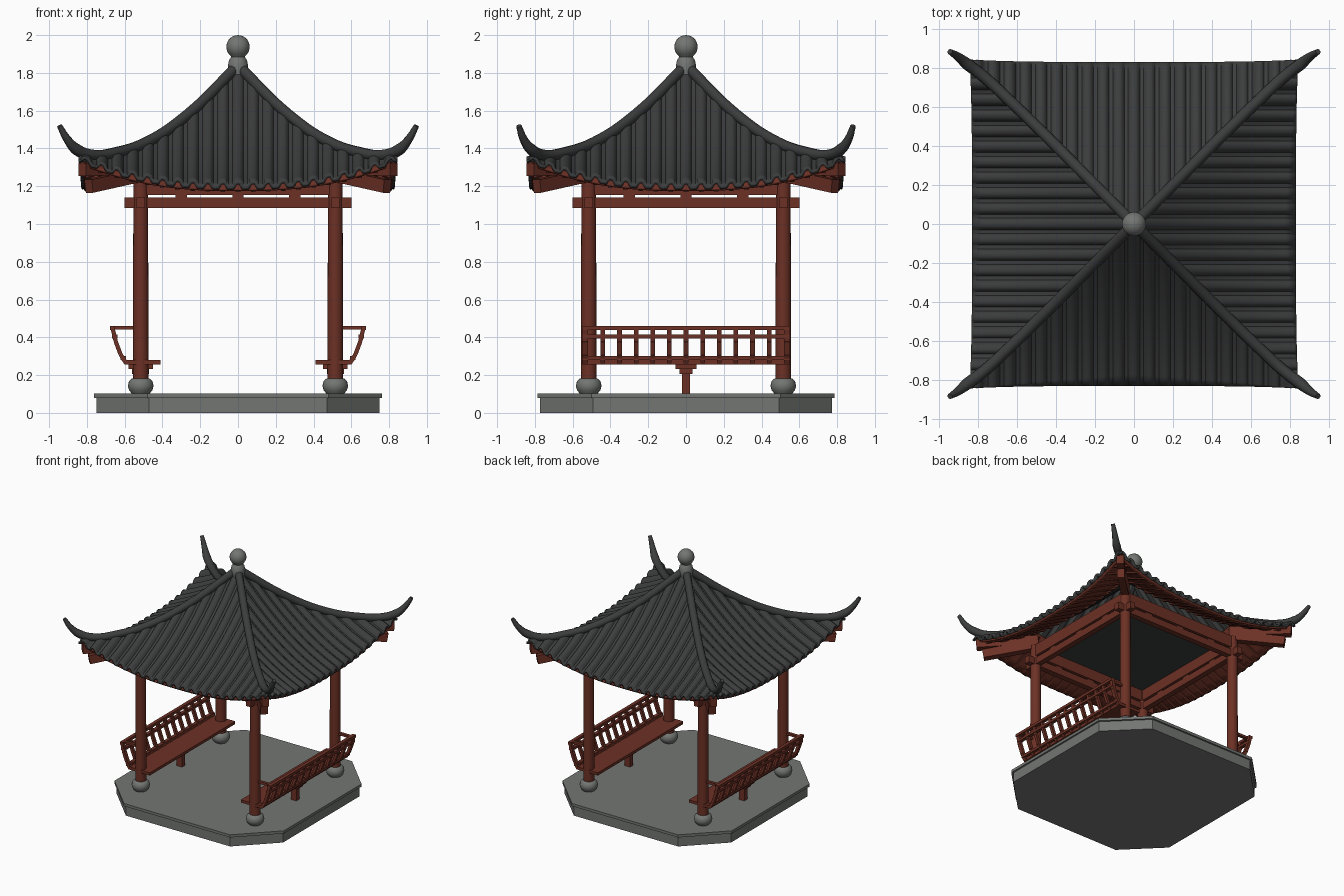
import bpy, bmesh, math
from mathutils import Matrix, Vector

if "Cube" in bpy.data.objects:
    bpy.data.objects.remove(bpy.data.objects["Cube"])


def material(name, c):
    m = bpy.data.materials.new(name)
    m.diffuse_color = (*c, 1)
    m.use_nodes = True
    m.node_tree.nodes["Principled BSDF"].inputs["Base Color"].default_value = m.diffuse_color
    return m


RED = material("red_wood", (0.15, 0.03, 0.018))
TILE = material("dark_tile", (0.045, 0.046, 0.047))
STONE = material("stone", (0.17, 0.18, 0.17))


def smooth(ob, angle=45):
    bpy.ops.object.select_all(action='DESELECT')
    ob.select_set(True)
    bpy.context.view_layer.objects.active = ob
    bpy.ops.object.shade_smooth_by_angle(angle=math.radians(angle))


def finish(bm, name, mat, is_smooth=False):
    me = bpy.data.meshes.new(name)
    bm.to_mesh(me)
    bm.free()
    ob = bpy.data.objects.new(name, me)
    bpy.context.collection.objects.link(ob)
    me.materials.append(mat)
    if is_smooth:
        smooth(ob)
    return ob


def bar(bm, a, b, w, h):
    """Box running from a to b, w wide and h deep."""
    a, b = Vector(a), Vector(b)
    x = (b - a).normalized()
    y = Vector((0, 1, 0)) if abs(x.z) > 0.8 else Vector((0, 0, 1)).cross(x).normalized()
    y = (y - x * y.dot(x)).normalized()
    rot = Matrix((x, y, x.cross(y))).transposed().to_4x4()
    m = Matrix.Translation((a + b) / 2) @ rot @ Matrix.Diagonal(((b - a).length, w, h, 1))
    bmesh.ops.create_cube(bm, size=1, matrix=m)


def lathe(bm, profile, cx=0, cy=0, n=24):
    vs = [bm.verts.new((cx + r, cy, z)) for r, z in profile]
    es = [bm.edges.new(p) for p in zip(vs, vs[1:])]
    bmesh.ops.spin(bm, geom=vs + es, cent=(cx, cy, 0), axis=(0, 0, 1),
                   angle=2 * math.pi, steps=n)
    bmesh.ops.remove_doubles(bm, verts=bm.verts, dist=1e-4)
    bmesh.ops.recalc_face_normals(bm, faces=bm.faces)


def four(p, k):
    return Matrix.Rotation(k * math.pi / 2, 3, 'Z') @ Vector(p)


# Octagonal stone platform with a projecting lip
def octagon(bm, a, b, c, z0, z1):
    pts = [(a, c - b), (a, b - c), (a - c, b), (c - a, b),
           (-a, b - c), (-a, c - b), (c - a, -b), (a - c, -b)]
    f = bm.faces.new([bm.verts.new((x, y, z0)) for x, y in pts])
    top = bmesh.ops.extrude_face_region(bm, geom=[f])["geom"]
    bmesh.ops.translate(bm, vec=(0, 0, z1 - z0),
                        verts=[v for v in top if isinstance(v, bmesh.types.BMVert)])
    bmesh.ops.recalc_face_normals(bm, faces=bm.faces)


bm = bmesh.new()
octagon(bm, 0.75, 0.772, 0.28, 0, 0.082)
octagon(bm, 0.763, 0.785, 0.285, 0.08, 0.102)
finish(bm, "platform", STONE)

# Columns on drum stones
C = 0.515
stones, cols = bmesh.new(), bmesh.new()
for sx in (-C, C):
    for sy in (-C, C):
        lathe(stones, [(0, 0.1), (0.045, 0.1), (0.062, 0.12), (0.068, 0.143),
                       (0.062, 0.168), (0.045, 0.183), (0, 0.183)], sx, sy)
        lathe(cols, [(0, 0.18), (0.041, 0.18), (0.039, 1.25), (0, 1.25)], sx, sy, 20)
finish(stones, "column_stones", STONE, True)
finish(cols, "columns", RED, True)

# Tie beams and upper beams with spacer blocks
bm = bmesh.new()
for k in range(4):
    bar(bm, four((-0.6, -C, 1.112), k), four((0.6, -C, 1.112), k), 0.045, 0.055)
    bar(bm, four((-C, -C, 1.202), k), four((C, -C, 1.202), k), 0.05, 0.095)
    for x in (-0.3, 0, 0.3):
        bar(bm, four((x - 0.03, -C, 1.147), k), four((x + 0.03, -C, 1.147), k), 0.035, 0.03)
finish(bm, "beams", RED)

# Dark ceiling panel resting on the upper beams
bm = bmesh.new()
bar(bm, (-C, 0, 1.247), (C, 0, 1.247), 2 * C, 0.012)
finish(bm, "ceiling", TILE)

# Sweeping roof surface: d = distance from centre, x = position across the face
D = 0.832
TILES = 21


def roof_point(x, d, lift=0.0):
    t = min(1, abs(x) / d) if d > 1e-6 else 0
    zc = 1.82 - 1.121 * d + 0.449 * d * d
    zr = 1.82 - 1.206 * d + 0.763 * d * d
    s = 1 + 0.015 * t ** 4 * (d / D) ** 4
    return Vector((x * s, -d * s, zc + max(0, zr - zc) * t ** 2.5 + lift))


def tile_height(x):
    f = (x / (2 * D) * TILES + 0.5 * (TILES % 2)) % 1 - 0.5
    return 0.027 * math.sqrt(max(0, 1 - (f / 0.36) ** 2))


def roof_sheet(d0, d1, cols, rows, lift, tiled):
    bm = bmesh.new()
    for k in range(4):
        grid = []
        for i in range(cols + 1):
            x = d1 * (2 * i / cols - 1)
            start = max(abs(x), d0)
            h = lift + (tile_height(x) if tiled else 0)
            grid.append([bm.verts.new(four(roof_point(x, start + (d1 - start) * j / rows, h), k))
                         for j in range(rows + 1)])
        for i in range(cols):
            for j in range(rows):
                bm.faces.new((grid[i][j], grid[i][j + 1], grid[i + 1][j + 1], grid[i + 1][j]))
    bmesh.ops.remove_doubles(bm, verts=bm.verts, dist=1e-4)
    bmesh.ops.dissolve_degenerate(bm, dist=1e-5, edges=bm.edges)
    return bm


def thicken(ob, t):
    m = ob.modifiers.new("thickness", 'SOLIDIFY')
    m.thickness = t
    m.offset = -1


thicken(finish(roof_sheet(0, D, TILES * 8, 14, 0, True), "tiled_roof", TILE, True), 0.018)
thicken(finish(roof_sheet(0.52, D - 0.015, 40, 5, -0.016, False), "eave_soffit", RED, True), 0.015)

# Rafters below the eaves and hip beams at the corners
bm = bmesh.new()
for k in range(4):
    for i in range(-9, 10):
        x = i * 0.08
        a = max(0.52, abs(x) + 0.02)
        bar(bm, four(roof_point(x, a, -0.037), k),
            four(roof_point(x, D - 0.03, -0.033), k), 0.025, 0.018)
    bar(bm, four((0.5, -0.5, 1.265), k), four((0.79, -0.79, 1.2), k), 0.055, 0.07)
    bar(bm, four((0.5, -0.5, 1.3), k), four((0.825, -0.825, 1.288), k), 0.055, 0.07)
finish(bm, "rafters_and_hip_beams", RED)

# Upturned hip ridges
RIDGE = [(0, 0, 1.84), (0.27, 0.27, 1.577), (0.48, 0.48, 1.435), (0.64, 0.635, 1.38),
         (0.77, 0.755, 1.365), (0.855, 0.82, 1.395), (0.905, 0.86, 1.45), (0.945, 0.885, 1.52)]
RADII = [1, 1, 1, 1, 1.02, 1.05, 0.75, 0.5]
for name, sx, sy in (("front_left", -1, -1), ("front_right", 1, -1),
                     ("back_left", -1, 1), ("back_right", 1, 1)):
    cu = bpy.data.curves.new(name + "_ridge", 'CURVE')
    cu.dimensions = '3D'
    cu.bevel_depth = 0.029
    cu.bevel_resolution = 3
    cu.use_fill_caps = True
    sp = cu.splines.new('BEZIER')
    sp.bezier_points.add(len(RIDGE) - 1)
    for p, (x, y, z), r in zip(sp.bezier_points, RIDGE, RADII):
        p.co = (x * sx, y * sy, z)
        p.radius = r
        p.handle_left_type = p.handle_right_type = 'AUTO'
    cu.materials.append(TILE)
    ob = bpy.data.objects.new(name + "_ridge", cu)
    bpy.context.collection.objects.link(ob)
    bpy.ops.object.select_all(action='DESELECT')
    ob.select_set(True)
    bpy.context.view_layer.objects.active = ob
    bpy.ops.object.convert(target='MESH')
    smooth(bpy.context.object)

# Ball finial on a rounded collar
bm = bmesh.new()
ball = [(0.062 * math.sin(a), 1.938 - 0.062 * math.cos(a))
        for a in (math.radians(40 + 14 * i) for i in range(11))]
lathe(bm, [(0, 1.79), (0.05, 1.79), (0.054, 1.835), (0.048, 1.865), (0.036, 1.885)]
      + ball[:-1] + [(0, 2.0)])
finish(bm, "finial", STONE, True)

# Side benches with leaning balustrades
CURVE = [(0.594, 0.265), (0.622, 0.31), (0.648, 0.38), (0.664, 0.45)]
for name, s in (("left_bench", -1), ("right_bench", 1)):
    bm = bmesh.new()
    bar(bm, (s * 0.505, -0.55, 0.268), (s * 0.505, 0.55, 0.268), 0.19, 0.022)
    # centre leg with stepped bracket
    bar(bm, (s * C, 0, 0.1), (s * C, 0, 0.22), 0.042, 0.05)
    bar(bm, (s * C, -0.035, 0.222), (s * C, 0.035, 0.222), 0.09, 0.03)
    bar(bm, (s * C, -0.055, 0.245), (s * C, 0.055, 0.245), 0.13, 0.026)
    # balusters, thicker end posts
    for i in range(-6, 7):
        y, w = (i * 0.088, 0.024) if abs(i) < 6 else (math.copysign(0.535, i), 0.03)
        for (x0, z0), (x1, z1) in zip(CURVE, CURVE[1:]):
            bar(bm, (s * x0, y, z0), (s * x1, y, z1), w, 0.022)
    # rails
    for x, z, h in ((0.608, 0.29, 0.022), (0.653, 0.405, 0.02), (0.664, 0.45, 0.022)):
        bar(bm, (s * x, -0.55, z), (s * x, 0.55, z), 0.028, h)
    # arms tying the top rail back to the columns
    for y in (-C, C):
        bar(bm, (s * 0.53, y, 0.451), (s * 0.675, y, 0.451), 0.025, 0.018)
    finish(bm, name, RED)
